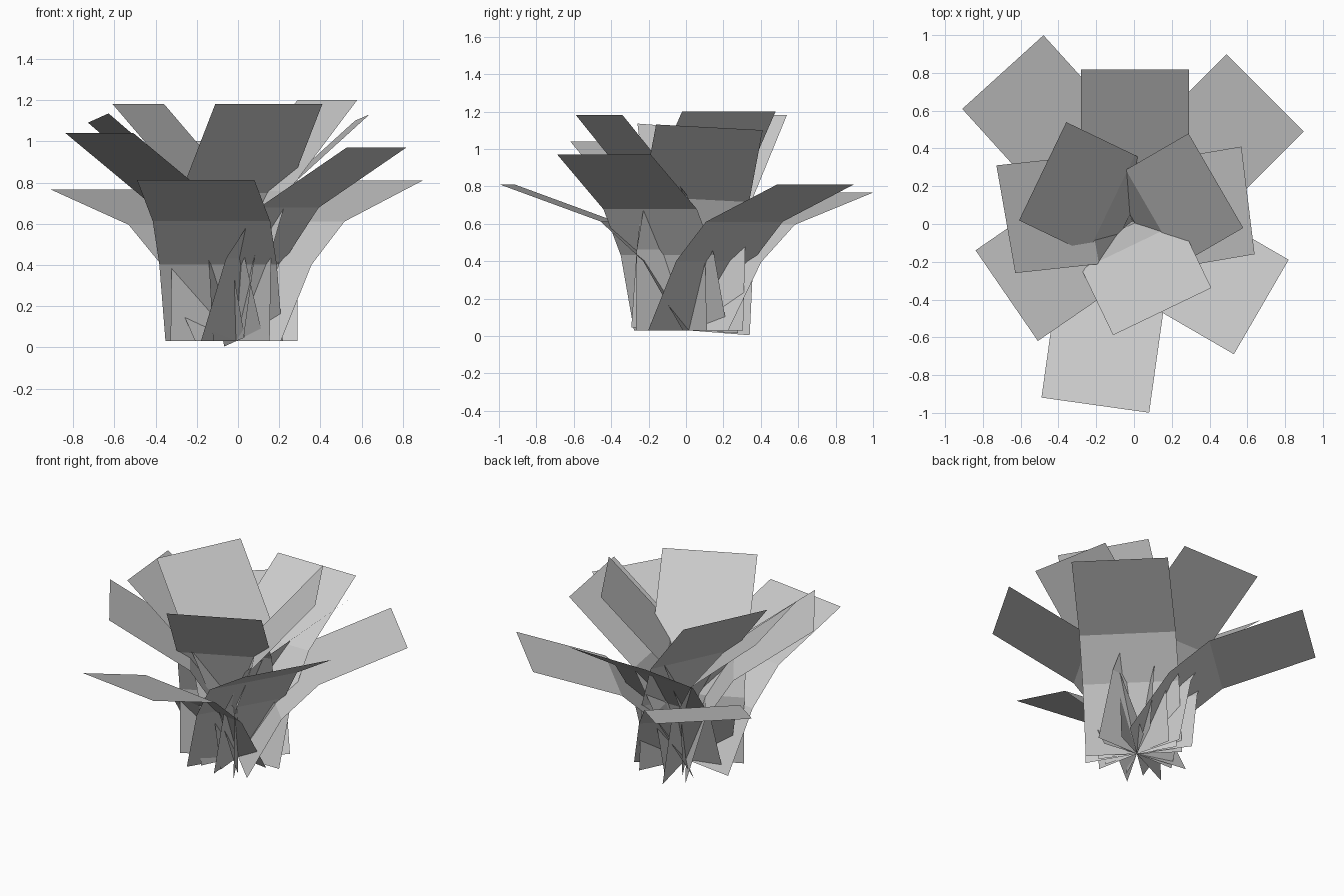
import bpy
from math import radians, cos, sin
from mathutils import Vector

if "Cube" in bpy.data.objects:
    bpy.data.objects.remove(bpy.data.objects["Cube"])

# All leaves are copies of one bent strip, rooted at a shared point
ROOT = Vector((-0.01, 0.015, 0.03))

# Strip profile: (length, angle relative to the root-to-tip line)
SEGMENTS = [(0.43, 21.8), (0.31, 4.3), (0.58, -18.2)]

# Each leaf is placed by the two corners of its tip edge
LEAVES = {
    "outer_leaf_back": ((-0.28, 0.82, 1.00), (0.29, 0.82, 1.00)),
    "outer_leaf_back_left": ((-0.91, 0.61, 0.765), (-0.48, 1.00, 0.765)),
    "outer_leaf_back_right": ((0.49, 0.90, 0.81), (0.90, 0.49, 0.81)),
    "outer_leaf_right": ((0.57, 0.41, 1.10), (0.64, -0.16, 1.13)),
    "outer_leaf_front_right": ((0.82, -0.19, 0.97), (0.53, -0.69, 0.97)),
    "outer_leaf_front": ((0.08, -1.00, 0.81), (-0.49, -0.92, 0.81)),
    "outer_leaf_front_left": ((-0.51, -0.62, 1.04), (-0.84, -0.14, 1.04)),
    "outer_leaf_left": ((-0.63, -0.26, 1.135), (-0.73, 0.31, 1.09)),
    "inner_leaf_left": ((-0.61, 0.02, 1.18), (-0.36, 0.54, 1.18)),
    "inner_leaf_right": ((0.29, 0.48, 1.20), (0.58, -0.02, 1.20)),
    "inner_leaf_front": ((0.41, -0.34, 1.18), (-0.11, -0.59, 1.18)),
}


def make_leaf(name, a, b):
    a, b = Vector(a), Vector(b)
    side = (b - a).normalized()
    half = side * (b - a).length / 2
    to_tip = (a + b) / 2 - ROOT
    shift = side * to_tip.dot(side)        # sideways slide of the strip
    reach = to_tip - shift
    along = reach.normalized()
    up = side.cross(along)
    if up.z < 0:
        up = -up

    # Walk along the bent profile, scaled to end exactly at the tip
    path = [Vector((0, 0, 0))]
    for length, ang in SEGMENTS:
        t = radians(ang)
        path.append(path[-1] + length * (cos(t) * along + sin(t) * up))
    scale = reach.length / path[-1].length
    verts = []
    for p in path:
        centre = ROOT + shift + p * scale
        verts += [centre - half, centre + half]
    faces = [(2 * i, 2 * i + 1, 2 * i + 3, 2 * i + 2) for i in range(len(SEGMENTS))]

    mesh = bpy.data.meshes.new(name)
    mesh.from_pydata(verts, [], faces)
    mesh.update()
    bpy.context.collection.objects.link(bpy.data.objects.new(name, mesh))


for leaf, (left, right) in LEAVES.items():
    make_leaf(leaf, left, right)
